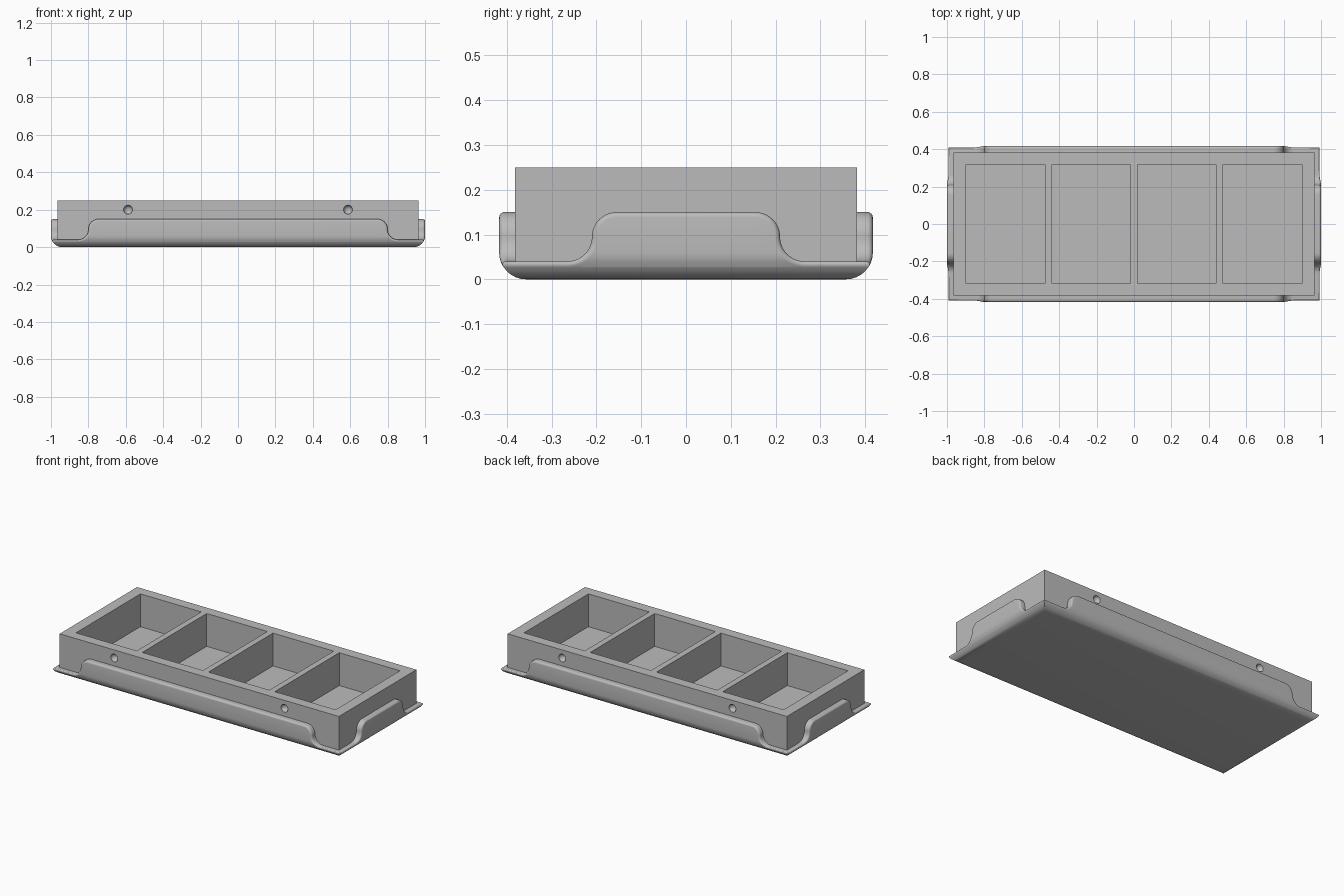
import bpy, bmesh
from math import sin, cos, pi, sqrt
from mathutils import Matrix, Vector

if "Cube" in bpy.data.objects:
    bpy.data.objects.remove(bpy.data.objects["Cube"])

HALF_X, HALF_Y = 1.0, 0.417     # tray half size
FILLET, ROUND = 0.06, 0.012     # bottom edge and rim edge radii
LOW, HIGH, TOP = 0.04, 0.15, 0.25
LIP = 0.035

grey = bpy.data.materials.new("plain_grey")
grey.use_nodes = True
color = (0.5, 0.5, 0.5, 1)
grey.diffuse_color = color
bsdf = next(n for n in grey.node_tree.nodes if n.type == "BSDF_PRINCIPLED")
bsdf.inputs["Base Color"].default_value = color


def make_object(name, bm):
    bmesh.ops.remove_doubles(bm, verts=bm.verts, dist=0.00005)
    bmesh.ops.recalc_face_normals(bm, faces=bm.faces)
    mesh = bpy.data.meshes.new(name)
    bm.to_mesh(mesh)
    bm.free()
    mesh.materials.append(grey)
    obj = bpy.data.objects.new(name, mesh)
    bpy.context.collection.objects.link(obj)
    return obj


def smooth(obj):
    bpy.ops.object.select_all(action="DESELECT")
    obj.select_set(True)
    bpy.context.view_layer.objects.active = obj
    bpy.ops.object.shade_smooth_by_angle()


def add_box(bm, center, size):
    bmesh.ops.create_cube(bm, size=1, matrix=Matrix.Translation(center)
                          @ Matrix.Diagonal((*size, 1)))


def skin(bm, rings, closed):
    """Join equal rows of points with quads and cap both ends."""
    rows = [[bm.verts.new(p) for p in ring] for ring in rings]
    n = len(rows[0])
    for a, b in zip(rows, rows[1:]):
        for i in range(n if closed else n - 1):
            j = (i + 1) % n
            bm.faces.new((a[i], a[j], b[j], b[i]))
    bm.faces.new(rows[0])
    bm.faces.new(rows[-1])


def fillet_inset(z):
    """How far the rounded bottom edge pulls the wall in at a height."""
    return FILLET - sqrt(FILLET ** 2 - (FILLET - z) ** 2) if z < FILLET else 0


# Edge rounding as (distance from rim, depth from wall)
STEPS = 6
rim = [(ROUND * (1 - sin(a)), ROUND * (1 - cos(a)))
       for a in (k * pi / 2 / STEPS for k in range(STEPS + 1))]

# Shallow tray with mitred, rounded bottom edges
profile = []
for k in range(9):
    a = k * pi / 2 / 8
    z = FILLET * (1 - cos(a))
    if z < LOW - ROUND:
        profile.append((z, fillet_inset(z)))
profile += [(LOW - d, fillet_inset(LOW - d) + depth) for d, depth in rim]
bm = bmesh.new()
skin(bm, [[(sx * (HALF_X - i), sy * (HALF_Y - i), z)
           for sx, sy in ((-1, -1), (1, -1), (1, 1), (-1, 1))]
          for z, i in profile], True)
smooth(make_object("tray_base", bm))


def lip_contour(side):
    """Rim points and outward normals: two S-curves joined by a flat top."""
    r = (HIGH - LOW) / 2
    mid = (HIGH + LOW) / 2
    half = []
    for k in range(13):
        a = -pi / 2 - k * pi / 24
        n = Vector((cos(a), sin(a)))
        half.append((Vector((side + r, mid)) + n * r, -n))
    for k in range(1, 13):
        a = k * pi / 24
        n = Vector((cos(a), sin(a)))
        half.append((Vector((side - r, mid)) + n * r, n))
    flip = Vector((-1, 1))
    return half + [(p * flip, n * flip) for p, n in reversed(half)]


# Raised lips in the middle of each side
sides = (("front_lip", 0, HALF_Y, 0.80), ("left_lip", 1, HALF_X, 0.21),
         ("back_lip", 2, HALF_Y, 0.80), ("right_lip", 3, HALF_X, 0.21))
for name, turn, out, side in sides:
    base = LOW - ROUND
    sections = []
    for p, n in lip_contour(side):
        start = p - n * ROUND
        row = [(start.x, out - fillet_inset(z), z)
               for z in (min(start.y, h) for h in (base, LOW, 0.05, FILLET))]
        for d, depth in rim:
            q = p - n * d
            row.append((q.x, out - fillet_inset(q.y) - depth, q.y))
        row.append((p.x, out - LIP - 0.005, p.y))
        row.append((p.x, out - LIP - 0.005, base))
        sections.append([(u, -w, z) for u, w, z in row])
    bm = bmesh.new()
    skin(bm, sections, True)
    bmesh.ops.dissolve_degenerate(bm, dist=0.00001, edges=bm.edges)
    bmesh.ops.rotate(bm, verts=bm.verts, matrix=Matrix.Rotation(turn * pi / 2, 3, "Z"))
    smooth(make_object(name, bm))

# Compartment block
block_x, block_y = HALF_X - LIP, HALF_Y - LIP
bm = bmesh.new()
add_box(bm, (0, 0, (TOP + 0.02) / 2), (2 * block_x, 2 * block_y, TOP - 0.02))
block = make_object("compartment_block", bm)

# Four pockets and the round dimples on the long sides
bm = bmesh.new()
floor, above = 0.045, 0.4
for k in range(4):
    add_box(bm, ((k - 1.5) * 0.458, 0, (floor + above) / 2),
            (0.42, 0.636, above - floor))
for sx in (-1, 1):
    for sy in (-1, 1):
        bmesh.ops.create_uvsphere(
            bm, u_segments=24, v_segments=12, radius=0.024,
            matrix=Matrix.Translation((sx * 0.588, sy * block_y, 0.2)))
cutter = make_object("pocket_cutter", bm)
cutter.hide_render = True

cut = block.modifiers.new("pockets", "BOOLEAN")
cut.operation = "DIFFERENCE"
cut.solver = "EXACT"
cut.object = cutter
bpy.context.view_layer.objects.active = block
bpy.ops.object.modifier_apply(modifier=cut.name)
bpy.data.objects.remove(cutter)
smooth(block)
